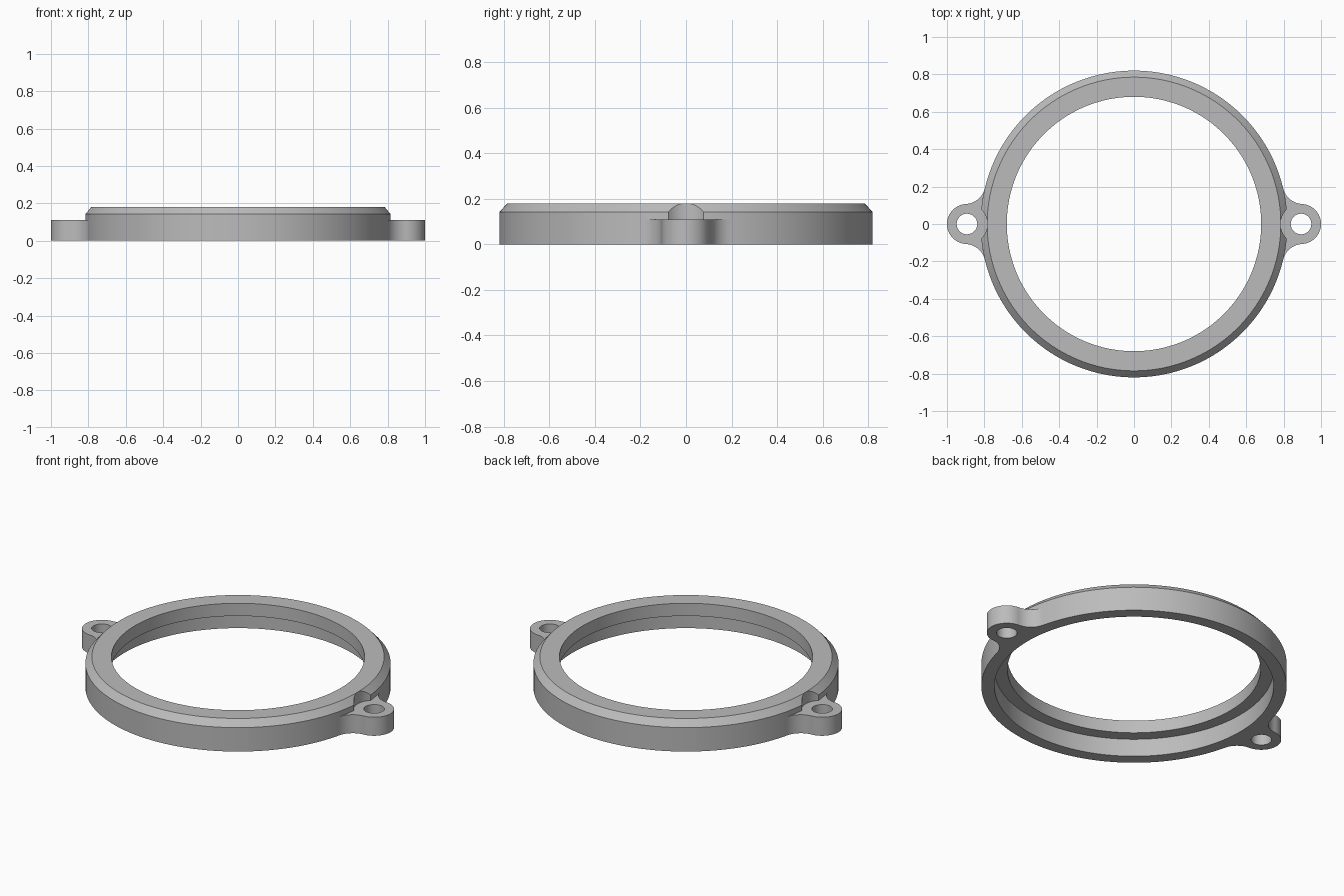
import bpy, bmesh, math
from mathutils import Vector

cube = bpy.data.objects.get("Cube")
if cube:
    bpy.data.objects.remove(cube, do_unlink=True)

RING_R, LUG_R, LUG_X, LUG_H = 0.82, 0.107, 0.893, 0.11
FILLET, HOLE_R, STEPS = 0.11, 0.055, 160

grey = bpy.data.materials.new("grey metal")
grey.use_nodes = True
grey.diffuse_color = (0.5, 0.5, 0.5, 1)
grey.node_tree.nodes["Principled BSDF"].inputs["Base Color"].default_value = (0.5, 0.5, 0.5, 1)


def finish(name, bm):
    bmesh.ops.recalc_face_normals(bm, faces=bm.faces)
    mesh = bpy.data.meshes.new(name)
    bm.to_mesh(mesh)
    bm.free()
    mesh.materials.append(grey)
    obj = bpy.data.objects.new(name, mesh)
    bpy.context.collection.objects.link(obj)
    return obj


def lathe(name, profile):
    """Revolve a closed (radius, z) profile about z."""
    bm = bmesh.new()
    rings = [[bm.verts.new((r * math.cos(a), r * math.sin(a), z)) for r, z in profile]
             for a in (math.tau * i / STEPS for i in range(STEPS))]
    n = len(profile)
    for i in range(STEPS):
        a, b = rings[i], rings[(i + 1) % STEPS]
        for j in range(n):
            k = (j + 1) % n
            bm.faces.new((a[j], b[j], b[k], a[k]))
    return finish(name, bm)


def prism(name, outline, z0, z1):
    """Extrude a flat outline from z0 to z1."""
    bm = bmesh.new()
    face = bm.faces.new([bm.verts.new((x, y, z0)) for x, y in outline])
    out = bmesh.ops.extrude_face_region(bm, geom=[face])
    verts = [v for v in out["geom"] if isinstance(v, bmesh.types.BMVert)]
    bmesh.ops.translate(bm, verts=verts, vec=(0, 0, z1 - z0))
    return finish(name, bm)


def arc(cx, cy, r, a0, a1, n):
    return [(cx + r * math.cos(a0 + (a1 - a0) * i / n),
             cy + r * math.sin(a0 + (a1 - a0) * i / n)) for i in range(n + 1)]


def lug_outline(side):
    """Rounded ear blended into the ring by two concave fillets."""
    d1, d2 = RING_R + FILLET, LUG_R + FILLET
    cx = (d1 ** 2 - d2 ** 2 + LUG_X ** 2) / (2 * LUG_X)
    cy = math.sqrt(d1 ** 2 - cx ** 2)
    to_ring = math.atan2(-cy, -cx) + math.tau
    to_lug = math.atan2(-cy, LUG_X - cx) + math.tau
    start = to_lug - math.pi
    tip = arc(LUG_X, 0, LUG_R, 0, start, 24)
    blend = arc(cx, cy, FILLET, to_lug, to_ring, 14)
    half = tip + blend[1:] + [(0.785, 0.15)]
    full = half + [(x, -y) for x, y in reversed(half[1:])]
    return [(side * x, y) for x, y in full]


def combine(target, tool, operation):
    mod = target.modifiers.new(operation, "BOOLEAN")
    mod.operation, mod.solver, mod.object = operation, "EXACT", tool
    bpy.context.view_layer.objects.active = target
    bpy.ops.object.modifier_apply(modifier=mod.name)
    bpy.data.objects.remove(tool, do_unlink=True)


# Chamfered ring with a stepped recess underneath
ring = lathe("retaining_ring", [(0.75, 0), (RING_R, 0), (RING_R, 0.142), (0.785, 0.18),
                                (0.68, 0.18), (0.68, 0.105), (0.75, 0.105)])

# Screw ears, screw head clearance and screw holes on both sides
for side in (1, -1):
    combine(ring, prism("ear", lug_outline(side), 0, LUG_H), "UNION")
    for r, z0 in ((0.109, LUG_H), (HOLE_R, -0.1)):
        circle = arc(side * LUG_X, 0, r, 0, math.tau, 64)[:-1]
        combine(ring, prism("cutter", circle, z0, 0.4), "DIFFERENCE")

bpy.ops.object.select_all(action="DESELECT")
ring.select_set(True)
bpy.context.view_layer.objects.active = ring
bpy.ops.object.shade_smooth_by_angle(angle=math.radians(25))
